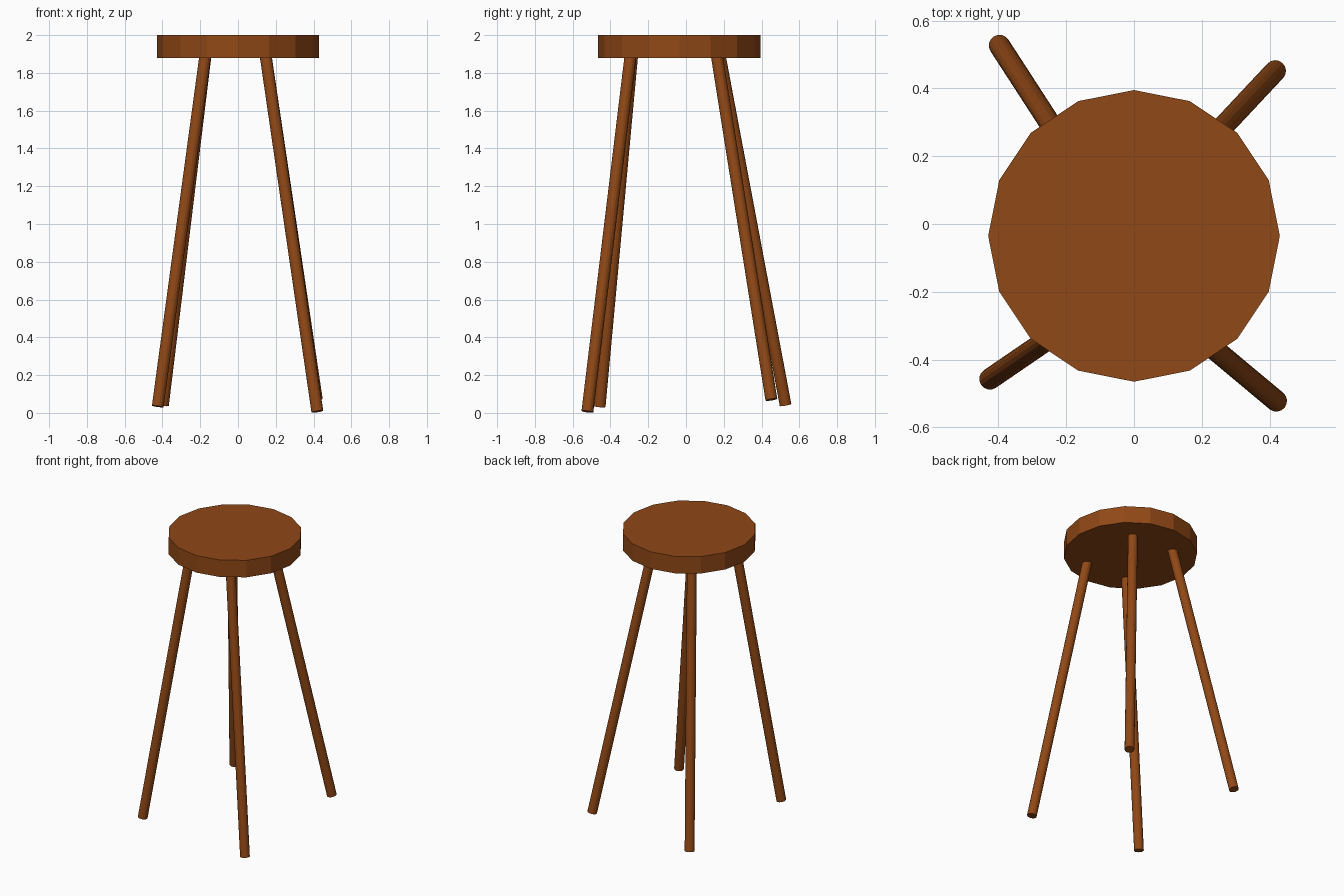
import bpy
from mathutils import Vector

if "Cube" in bpy.data.objects:
    bpy.data.objects.remove(bpy.data.objects["Cube"])

wood = bpy.data.materials.new("brown_wood")
wood.diffuse_color = (0.28, 0.065, 0.008, 1.0)
wood.use_nodes = True
wood.node_tree.nodes["Principled BSDF"].inputs["Base Color"].default_value = wood.diffuse_color


def cylinder(name, start, end, radius, sides):
    """Flat-shaded capped cylinder running between two points."""
    a, b = Vector(start), Vector(end)
    axis = b - a
    bpy.ops.mesh.primitive_cylinder_add(
        vertices=sides, radius=radius, depth=axis.length,
        location=(a + b) / 2,
        rotation=axis.to_track_quat('Z', 'Y').to_euler())
    obj = bpy.context.object
    obj.name = name
    obj.data.materials.append(wood)
    return obj


# Sixteen-sided seat
bpy.ops.mesh.primitive_cylinder_add(vertices=16, radius=0.43, depth=0.12,
                                    location=(0, -0.035, 1.94))
seat = bpy.context.object
seat.name = "seat"
seat.data.materials.append(wood)

# Splayed legs, slightly uneven: foot centre, then point at the seat underside
legs = {
    "front_right_leg": ((0.42, -0.522, 0.007), (0.148, -0.295, 1.88)),
    "front_left_leg": ((-0.425, -0.457, 0.034), (-0.175, -0.286, 1.88)),
    "back_left_leg": ((-0.397, 0.527, 0.042), (-0.173, 0.181, 1.88)),
    "back_right_leg": ((0.417, 0.452, 0.070), (0.148, 0.165, 1.88)),
}
for name, (foot, top) in legs.items():
    foot, top = Vector(foot), Vector(top)
    # Run a little way into the seat
    cylinder(name, foot, foot + (top - foot) * 1.015, 0.0315, 16)
